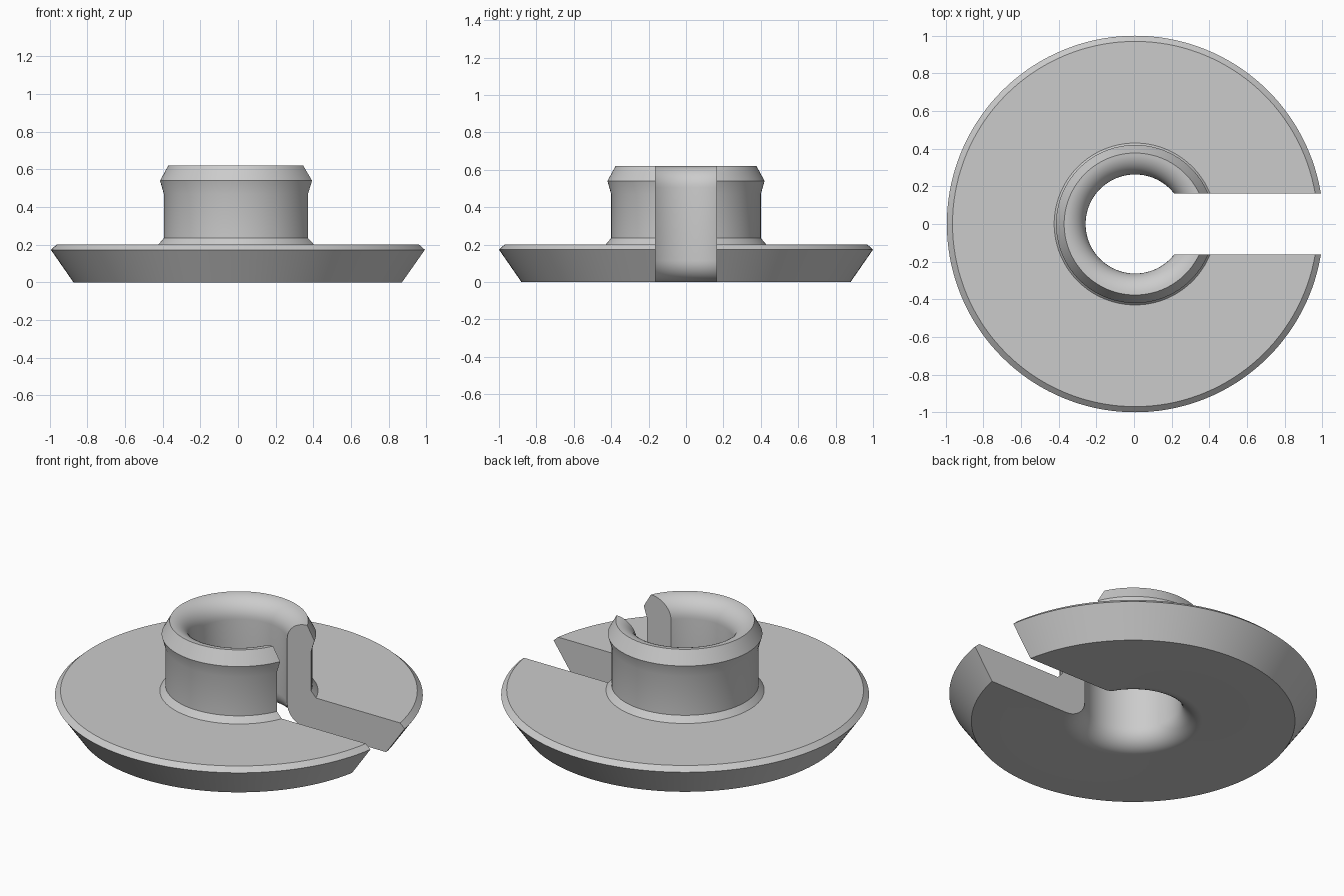
import bpy, bmesh, math

default = bpy.data.objects.get("Cube")
if default:
    bpy.data.objects.remove(default)

AXIS_X = 0.006      # slot shortens the +x side, so the axis sits slightly off centre
HEIGHT, BORE, FILLET = 0.62, 0.263, 0.114
SLOT_HALF, SEGMENTS, ARC = 0.162, 144, 10


def material(name, rgb):
    mat = bpy.data.materials.new(name)
    mat.use_nodes = True
    colour = (*rgb, 1.0)
    mat.diffuse_color = colour
    mat.node_tree.nodes["Principled BSDF"].inputs["Base Color"].default_value = colour
    return mat


def arc(centre_z, start, end):
    """Quarter round at a mouth of the bore, as (radius, z) points."""
    pts = []
    for i in range(ARC + 1):
        a = math.radians(start + (end - start) * i / ARC)
        pts.append((BORE + FILLET + FILLET * math.cos(a), centre_z + FILLET * math.sin(a)))
    return pts


def lathe(name, profile, mat):
    """Closed (radius, z) profile swept round the vertical axis."""
    bm = bmesh.new()
    rings = []
    for s in range(SEGMENTS):
        a = math.tau * s / SEGMENTS
        rings.append([bm.verts.new((AXIS_X + r * math.cos(a), r * math.sin(a), z))
                      for r, z in profile])
    n = len(profile)
    for s in range(SEGMENTS):
        here, after = rings[s], rings[(s + 1) % SEGMENTS]
        for i in range(n):
            j = (i + 1) % n
            bm.faces.new((here[i], after[i], after[j], here[j]))
    bmesh.ops.recalc_face_normals(bm, faces=bm.faces)
    mesh = bpy.data.meshes.new(name)
    bm.to_mesh(mesh)
    bm.free()
    mesh.materials.append(mat)
    obj = bpy.data.objects.new(name, mesh)
    bpy.context.collection.objects.link(obj)
    return obj


grey = material("plain grey", (0.6, 0.6, 0.6))

# Outer outline: bevelled disc, flared foot, neck and lipped collar
outline = [(0.88, 0), (1.0, 0.173), (0.97, 0.2), (0.43, 0.2), (0.40, 0.235),
           (0.40, 0.47), (0.42, 0.54)]
# Bore with rounded mouths at both ends
bore = arc(HEIGHT - FILLET, 90, 180) + arc(FILLET, 180, 270)
flange = lathe("slotted_flange_bushing", outline + bore, grey)

# Radial slot from the bore out through the +x rim
bpy.ops.mesh.primitive_cube_add(size=1, location=(AXIS_X + 0.75, 0, 0.3))
cutter = bpy.context.object
cutter.name = "slot_cutter"
cutter.scale = (1.5, 2 * SLOT_HALF, 2)
cutter.hide_render = True

cut = flange.modifiers.new("slot", 'BOOLEAN')
cut.operation, cut.solver, cut.object = 'DIFFERENCE', 'EXACT', cutter
bpy.ops.object.select_all(action='DESELECT')
flange.select_set(True)
bpy.context.view_layer.objects.active = flange
bpy.ops.object.modifier_apply(modifier=cut.name)
bpy.data.objects.remove(cutter)
bpy.ops.object.shade_smooth_by_angle(angle=math.radians(25))
